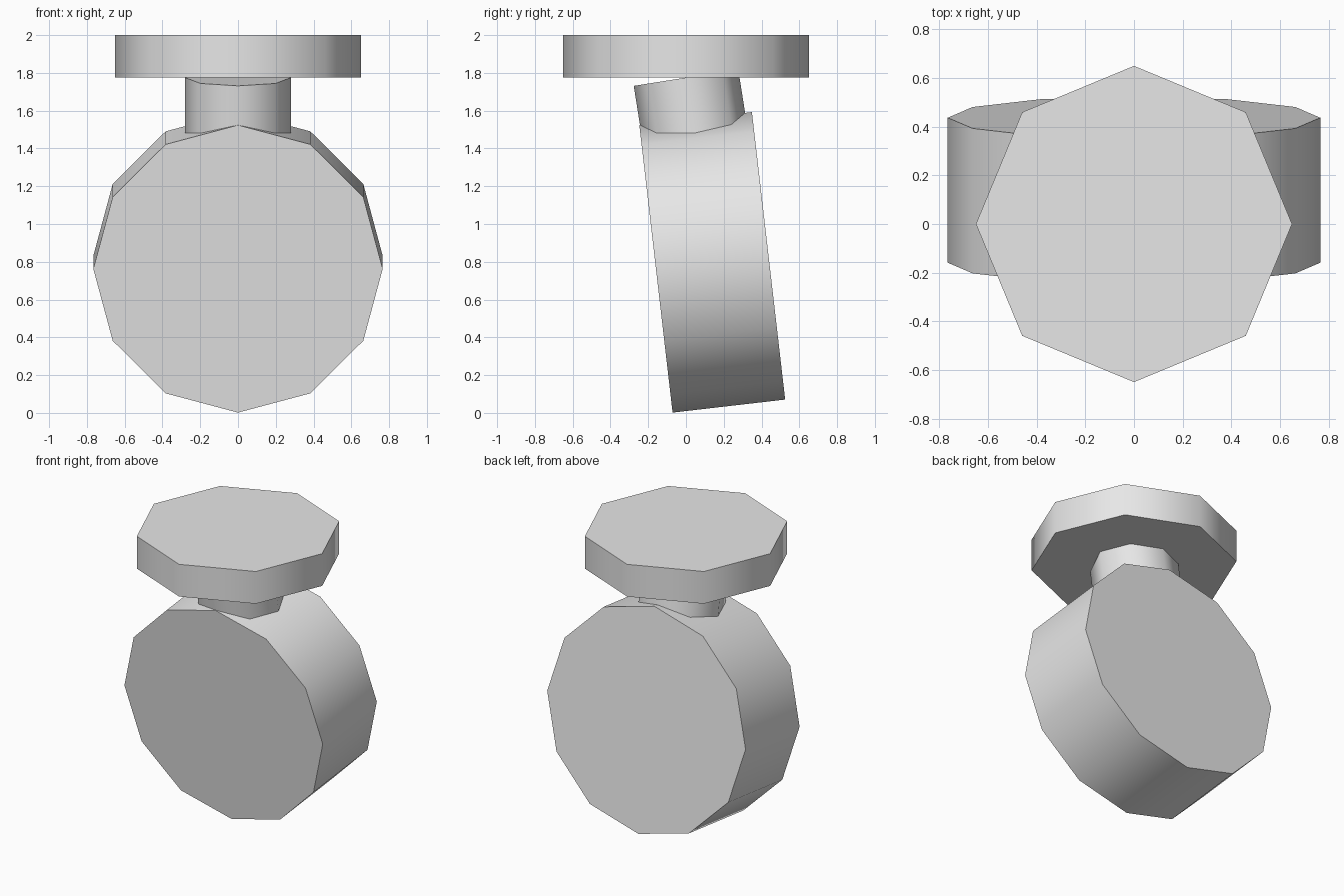
import bpy
import math
from mathutils import Matrix, Vector

cube = bpy.data.objects.get("Cube")
if cube:
    bpy.data.objects.remove(cube, do_unlink=True)

# One plain grey for every part
grey = bpy.data.materials.new("plain_grey")
grey.use_nodes = True
grey.diffuse_color = (0.8, 0.8, 0.8, 1)
grey.node_tree.nodes["Principled BSDF"].inputs["Base Color"].default_value = (0.8, 0.8, 0.8, 1)


def prism(name, sides, radius, depth, centre, tilt):
    """Low-sided cylinder with smooth sides, sharp caps and a tilt about x."""
    bpy.ops.mesh.primitive_cylinder_add(vertices=sides, radius=radius, depth=depth)
    obj = bpy.context.object
    obj.name = name
    obj.data.transform(Matrix.Rotation(math.radians(tilt), 4, "X"))
    obj.location = centre
    obj.data.materials.append(grey)
    bpy.ops.object.shade_smooth_by_angle(angle=math.radians(60))
    return obj


# Flat octagonal cap
prism("top_disc", 8, 0.65, 0.225, (0, 0, 1.8875), 0)

# Leaning neck, hung from the underside of the cap and sunk into the drum
neck_tilt, neck_length = 9, 0.45
down = Matrix.Rotation(math.radians(neck_tilt), 3, "X") @ Vector((0, 0, -1))
neck_centre = Vector((0, 0, 1.775)) + down * neck_length / 2
prism("neck", 8, 0.28, neck_length, neck_centre, neck_tilt)

# Twelve-sided drum lying on its side, leaning back at the foot
prism("drum_body", 12, 0.766, 0.60, (0, 0.139, 0.797), 90 + 6.6)
